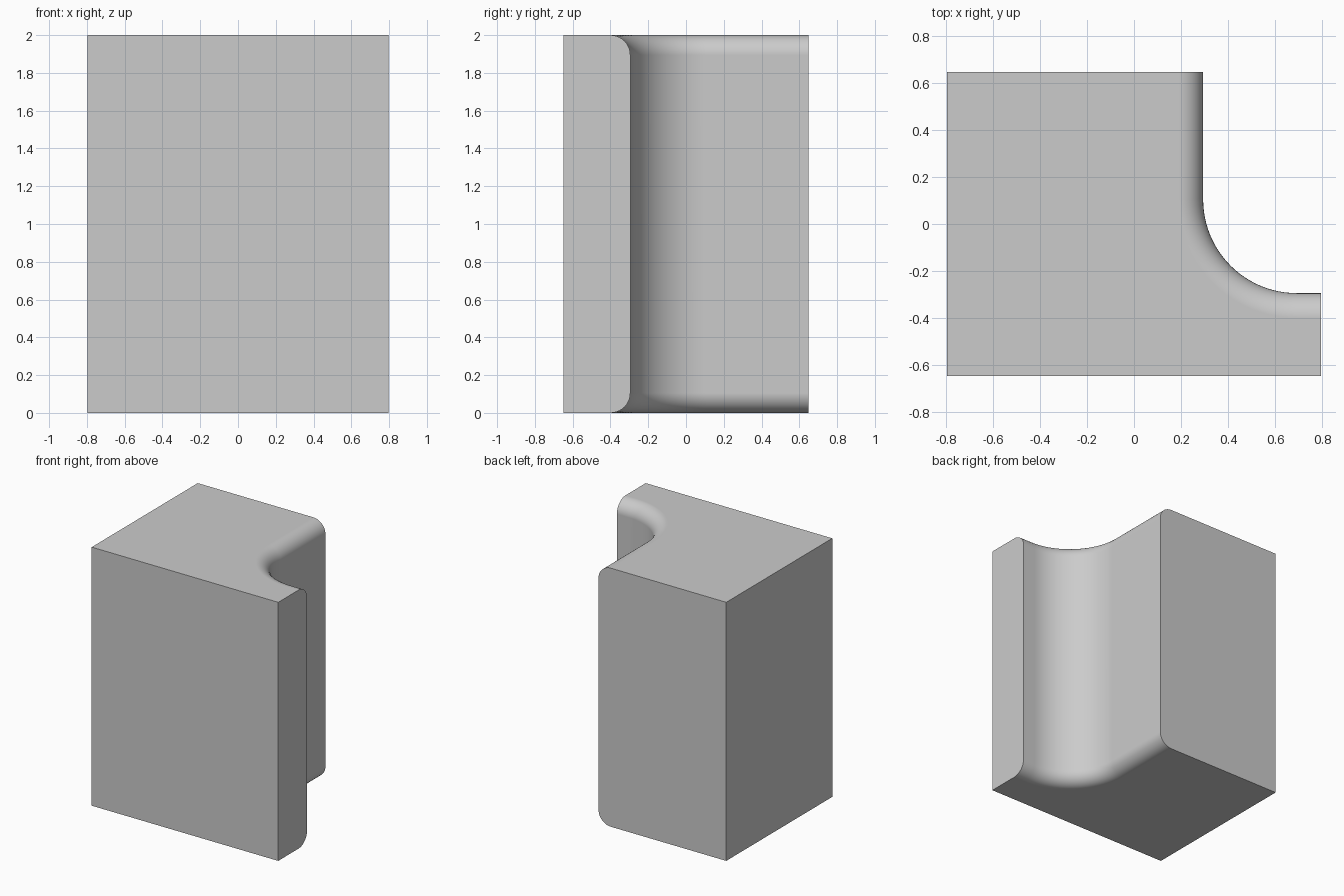
import bpy, bmesh
from math import sin, cos, pi

if "Cube" in bpy.data.objects:
    bpy.data.objects.remove(bpy.data.objects["Cube"])

HX, HY, H = 0.798, 0.648, 2.0      # half width, half depth, height
WX, WY = 0.295, -0.295             # faces of the corner notch
R, F = 0.40, 0.105                 # cove radius, edge rounding radius
ARC, FIL = 24, 10                  # segments


def outline(d):
    """Footprint with the notch wall moved inward by d."""
    cx, cy, r = WX + R, WY + R, R + d
    pts = [(-HX, HY), (-HX, -HY), (HX, -HY), (HX, WY - d)]
    for i in range(ARC + 1):
        a = 1.5 * pi - 0.5 * pi * i / ARC
        pts.append((cx + r * cos(a), cy + r * sin(a)))
    pts.append((WX - d, HY))
    return pts


# Heights and inward offsets: rounded bottom edge, mirrored for the top edge
low = [(F * (1 - sin(a)), F * (1 - cos(a)))
       for a in (0.5 * pi * (1 - i / FIL) for i in range(FIL + 1))]
levels = [(z, d) for z, d in low] + [(H - z, d) for z, d in reversed(low)]

# Coved corner block: stacked outlines joined into walls
bm = bmesh.new()
rings = [[bm.verts.new((x, y, z)) for x, y in outline(d)] for z, d in levels]
n = len(rings[0])
for a, b in zip(rings, rings[1:]):
    for i in range(n):
        j = (i + 1) % n
        bm.faces.new((a[i], a[j], b[j], b[i]))
bm.faces.new(rings[0][::-1])
bm.faces.new(rings[-1])

# Merge the flat wall strips into single faces
bmesh.ops.dissolve_limit(bm, angle_limit=0.001, verts=bm.verts, edges=bm.edges)
bmesh.ops.recalc_face_normals(bm, faces=bm.faces)
mesh = bpy.data.meshes.new("coved_block")
bm.to_mesh(mesh)
bm.free()

block = bpy.data.objects.new("coved_block", mesh)
bpy.context.collection.objects.link(block)
bpy.context.view_layer.objects.active = block
block.select_set(True)
bpy.ops.object.shade_smooth_by_angle(angle=0.6)
weighted = block.modifiers.new("weighted_normals", 'WEIGHTED_NORMAL')
weighted.keep_sharp = True
